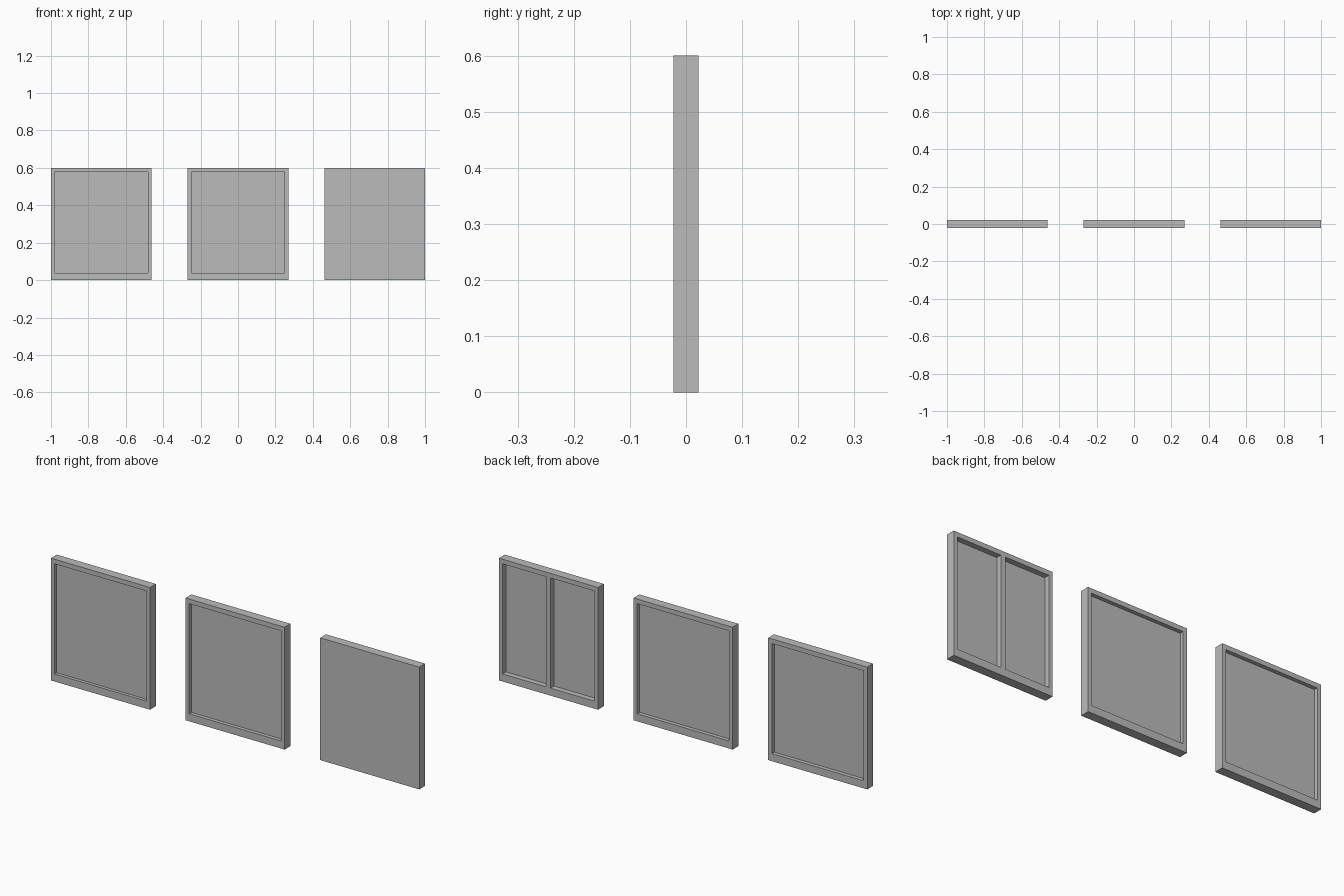
import bpy
import bmesh
from mathutils import Vector

cube = bpy.data.objects.get("Cube")
if cube:
    bpy.data.objects.remove(cube, do_unlink=True)

WIDTH, HEIGHT, DEPTH = 0.538, 0.6, 0.045
SIDE, SILL, HEAD, MULLION = 0.02, 0.037, 0.023, 0.024

grey = bpy.data.materials.new("plain_grey")
grey.use_nodes = True
colour = (0.5, 0.5, 0.5, 1)
grey.diffuse_color = colour
grey.node_tree.nodes["Principled BSDF"].inputs["Base Color"].default_value = colour


def recess(bm, face, x0, x1, depth):
    """Sink a rectangle from x0 to x1 into one face of the panel."""
    inward = -face.normal.copy()
    centre = face.calc_center_median()
    bmesh.ops.inset_individual(bm, faces=[face], thickness=0.01)
    for v in face.verts:
        v.co.x = x0 if v.co.x < centre.x else x1
        v.co.z = SILL if v.co.z < centre.z else HEIGHT - HEAD
    sunk = bmesh.ops.extrude_discrete_faces(bm, faces=[face])["faces"][0]
    bmesh.ops.translate(bm, verts=sunk.verts[:], vec=inward * depth)


def panel(name, x, front_depth, back_depth, panes=1):
    bm = bmesh.new()
    bmesh.ops.create_cube(bm, size=1)
    bmesh.ops.scale(bm, verts=bm.verts, vec=(WIDTH, DEPTH, HEIGHT))
    bmesh.ops.translate(bm, verts=bm.verts, vec=(0, 0, HEIGHT / 2))
    bm.normal_update()
    front = next(f for f in bm.faces if f.normal.y < -0.9)
    back = next(f for f in bm.faces if f.normal.y > 0.9)
    edge = WIDTH / 2 - SIDE

    # Front recess
    if front_depth:
        recess(bm, front, -edge, edge, front_depth)

    # Back recess, or two recesses beside a mullion
    if panes == 1:
        recess(bm, back, -edge, edge, back_depth)
    else:
        bmesh.ops.bisect_plane(
            bm, geom=[back] + back.edges[:] + back.verts[:],
            plane_co=Vector(), plane_no=Vector((1, 0, 0)))
        bm.normal_update()
        for f in [f for f in bm.faces if f.normal.y > 0.9]:
            if f.calc_center_median().x < 0:
                recess(bm, f, -edge, -MULLION / 2, back_depth)
            else:
                recess(bm, f, MULLION / 2, edge, back_depth)

    bmesh.ops.recalc_face_normals(bm, faces=bm.faces)
    mesh = bpy.data.meshes.new(name)
    bm.to_mesh(mesh)
    bm.free()
    mesh.materials.append(grey)
    obj = bpy.data.objects.new(name, mesh)
    obj.location.x = x
    bpy.context.collection.objects.link(obj)


# Three panels in a row
offset = 1 - WIDTH / 2
panel("right_framed_panel", -offset, 0.016, 0.019)
panel("middle_framed_panel", 0, 0.018, 0.019)
panel("left_two_pane_panel", offset, 0, 0.027, panes=2)
